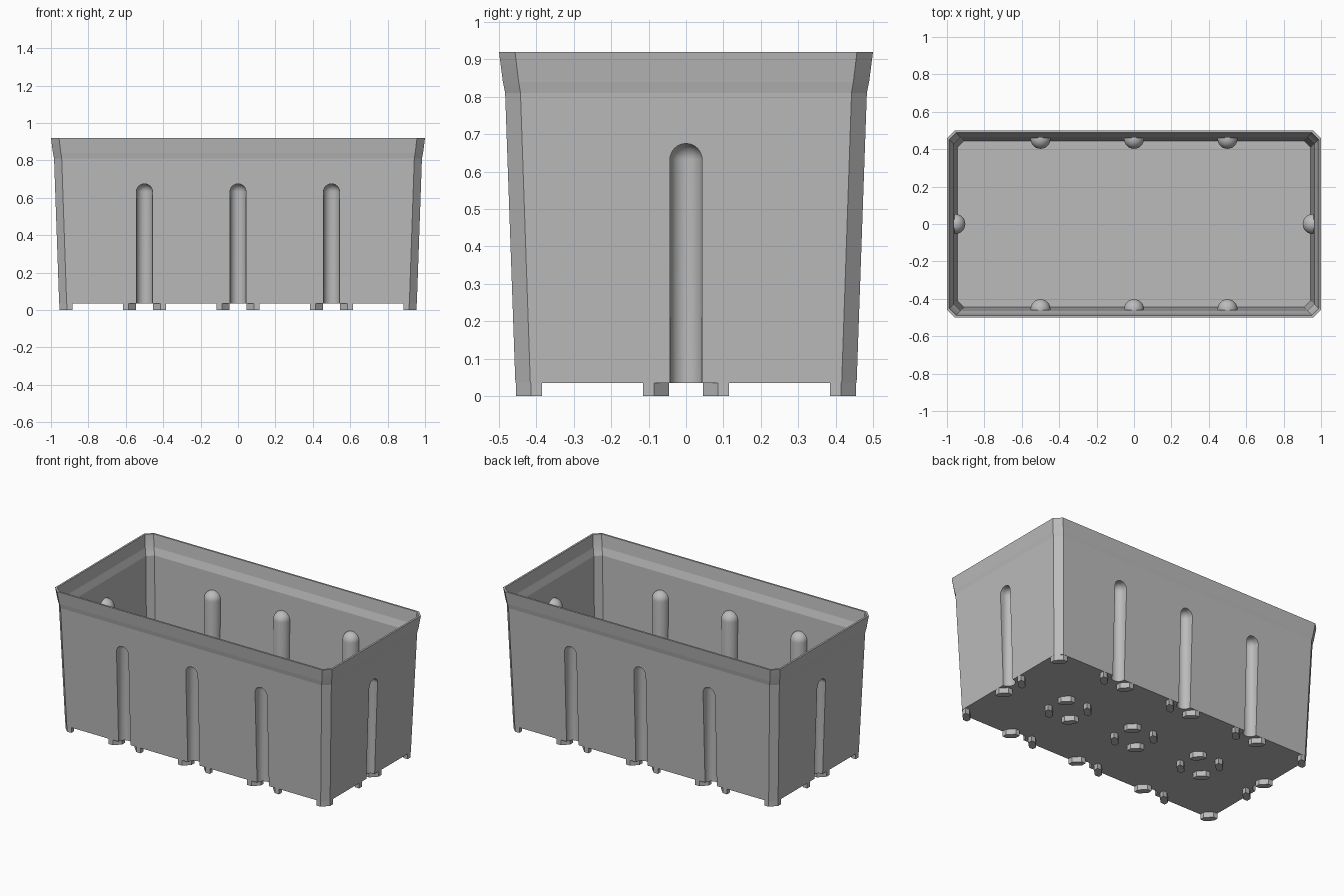
import bpy, bmesh
from math import pi, radians
from mathutils import Matrix, Vector

cube = bpy.data.objects.get("Cube")
if cube:
    bpy.data.objects.remove(cube, do_unlink=True)

grey = bpy.data.materials.new("grey plastic")
grey.use_nodes = True
colour = (0.5, 0.5, 0.5, 1)
grey.diffuse_color = colour
grey.node_tree.nodes["Principled BSDF"].inputs["Base Color"].default_value = colour


def make_object(name, bm):
    bmesh.ops.recalc_face_normals(bm, faces=bm.faces)
    mesh = bpy.data.meshes.new(name)
    bm.to_mesh(mesh)
    bm.free()
    mesh.materials.append(grey)
    obj = bpy.data.objects.new(name, mesh)
    bpy.context.collection.objects.link(obj)
    return obj


def tapered_box(name, levels):
    """Loft of chamfered rectangles; each level is (height, inset, chamfer)."""
    bm = bmesh.new()
    rings = []
    for z, inset, c in levels:
        x, y = 1 - inset, 0.5 - inset
        outline = [(x, y - c), (x - c, y), (c - x, y), (-x, y - c),
                   (-x, c - y), (c - x, -y), (x - c, -y), (x, c - y)]
        rings.append([bm.verts.new((px, py, z)) for px, py in outline])
    for low, high in zip(rings, rings[1:]):
        for i in range(8):
            j = (i + 1) % 8
            bm.faces.new((low[i], low[j], high[j], high[i]))
    bm.faces.new(rings[0])
    bm.faces.new(rings[-1])
    return make_object(name, bm)


def flutes(name, radius, bottom, top):
    """Round-topped upright slots running outward through every wall."""
    places = [((x, s * 0.455), (0, s)) for x in (-0.5, 0, 0.5) for s in (-1, 1)]
    places += [((s * 0.955, 0), (s, 0)) for s in (-1, 1)]
    bm = bmesh.new()
    for (x, y), (dx, dy) in places:
        part = bmesh.new()
        bmesh.ops.create_uvsphere(part, u_segments=32, v_segments=16, radius=radius)
        for v in part.verts:
            if v.co.z < -0.001:
                v.co.z = bottom - top
                v.co.xy = v.co.xy * 0.5
        bmesh.ops.create_circle(part, segments=32, radius=radius,
                                matrix=Matrix.Translation((0, 0, bottom - top)))
        for v in list(part.verts):
            part.verts.new(v.co + Vector((dx, dy, 0)) * 0.1)
        points = {tuple(round(n, 5) for n in v.co) for v in part.verts}
        part.free()
        verts = [bm.verts.new((px + x, py + y, pz + top)) for px, py, pz in sorted(points)]
        hull = bmesh.ops.convex_hull(bm, input=verts)
        spare = {g for g in hull["geom_interior"] + hull["geom_unused"]
                 if isinstance(g, bmesh.types.BMVert)}
        bmesh.ops.delete(bm, geom=list(spare), context="VERTS")
    bmesh.ops.dissolve_limit(bm, angle_limit=radians(0.5), verts=bm.verts, edges=bm.edges)
    obj = make_object(name, bm)
    obj.hide_render = True
    return obj


def subtract(target, cutter):
    mod = target.modifiers.new("cut", "BOOLEAN")
    mod.operation = "DIFFERENCE"
    mod.solver = "EXACT"
    mod.object = cutter
    bpy.context.view_layer.objects.active = target
    bpy.ops.object.modifier_apply(modifier=mod.name)
    bpy.data.objects.remove(cutter, do_unlink=True)


# Trough: flared outer shell, hollowed around the flute walls, then grooved
trough = tapered_box("trough", [(0.035, 0.0438, 0.04), (0.81, 0.0165, 0.041),
                                (0.84, 0.0105, 0.042), (0.92, 0, 0.043)])
cavity = tapered_box("cavity", [(0.05, 0.055, 0.036), (0.795, 0.036, 0.037),
                                (0.84, 0.021, 0.037), (0.92, 0.012, 0.037),
                                (0.96, 0.008, 0.037)])
subtract(cavity, flutes("flute_walls", 0.053, 0.0, 0.632))
subtract(trough, cavity)
subtract(trough, flutes("flute_grooves", 0.043, -0.05, 0.632))

# Smooth the rounded flutes, keep the broad panels flat
bpy.ops.object.select_all(action="DESELECT")
trough.select_set(True)
bpy.context.view_layer.objects.active = trough
bpy.ops.object.shade_smooth_by_angle(angle=radians(25))
for face in trough.data.polygons:
    if face.area > 0.012:
        face.use_smooth = False

# Feet: broken rings on a half-unit grid, kept only beneath the floor
profile = [(0.085, 0.045), (0.115, 0.045), (0.115, 0.074),
           (0.074, 0.115), (0.045, 0.115), (0.045, 0.085)]
bm = bmesh.new()
for gx in (-1, -0.5, 0, 0.5, 1):
    for gy in (-0.5, 0, 0.5):
        for sx in (-1, 1):
            for sy in (-1, 1):
                if abs(gx + sx * 0.1) > 1 or abs(gy + sy * 0.1) > 0.5:
                    continue
                base = bm.faces.new([bm.verts.new((gx + sx * px, gy + sy * py, 0))
                                     for px, py in profile])
                top = bmesh.ops.extrude_face_region(bm, geom=[base], use_keep_orig=True)
                for v in top["geom"]:
                    if isinstance(v, bmesh.types.BMVert):
                        v.co.z = 0.037
make_object("feet", bm)
